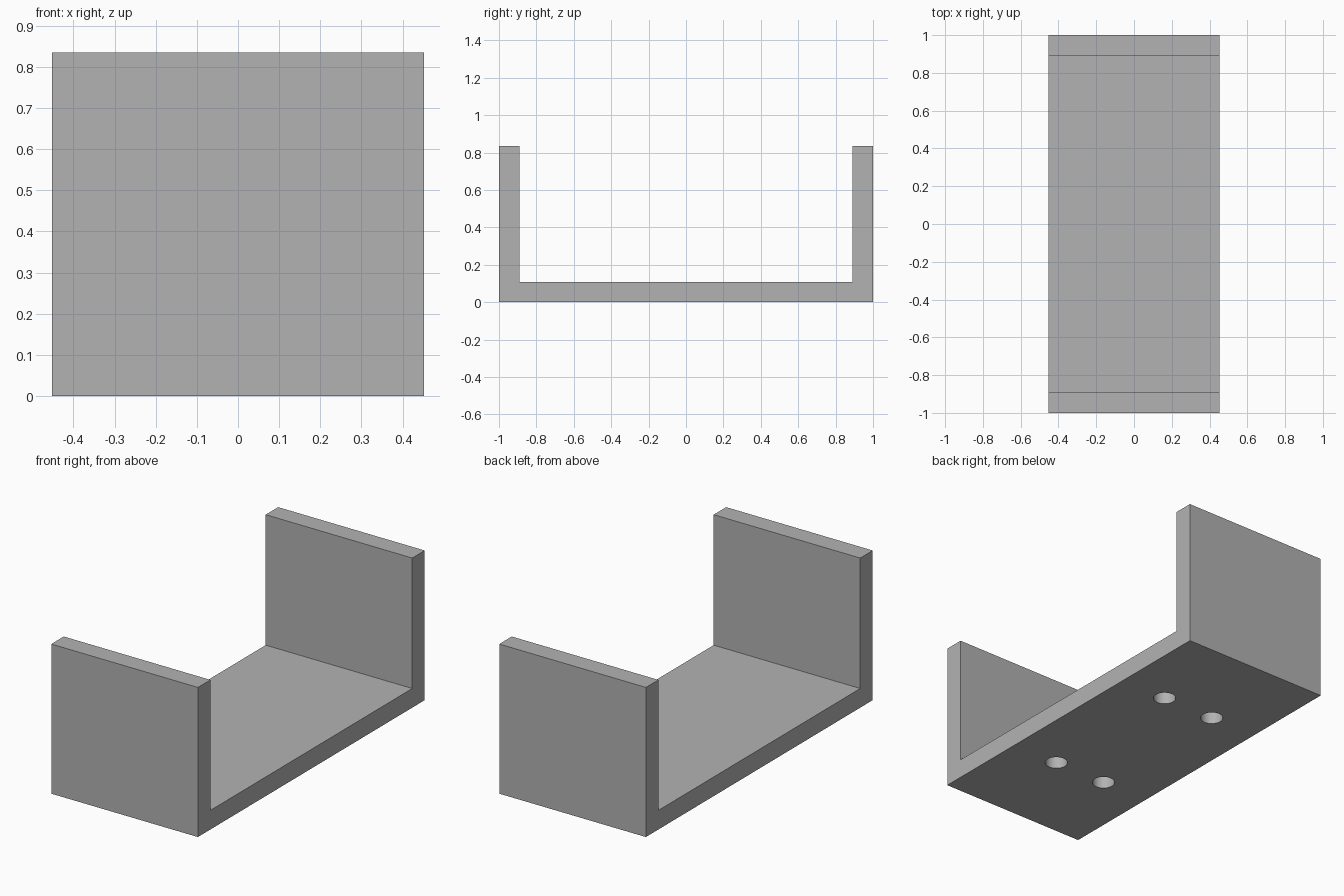
import bpy
import bmesh
import math

cube = bpy.data.objects.get("Cube")
if cube:
    bpy.data.objects.remove(cube, do_unlink=True)

WIDTH, HEIGHT, HALF_LEN = 0.905, 0.835, 1.0
WALL, BASE = 0.11, 0.107
HOLE_X, HOLE_Y, HOLE_R, HOLE_DEPTH = 0.163, 0.446, 0.059, 0.085

grey = bpy.data.materials.new("plain_grey")
grey.use_nodes = True
grey.diffuse_color = (0.448, 0.448, 0.448, 1)
grey.node_tree.nodes["Principled BSDF"].inputs["Base Color"].default_value = grey.diffuse_color

# U-shaped channel: profile in the y-z plane, extruded along x
inner = HALF_LEN - WALL
half_profile = [(HALF_LEN, 0), (HALF_LEN, HEIGHT), (inner, HEIGHT), (inner, BASE)]
profile = half_profile + [(-y, z) for y, z in reversed(half_profile)]
bm = bmesh.new()
face = bm.faces.new([bm.verts.new((-WIDTH / 2, y, z)) for y, z in profile])
extruded = bmesh.ops.extrude_face_region(bm, geom=[face])
moved = [v for v in extruded["geom"] if isinstance(v, bmesh.types.BMVert)]
bmesh.ops.translate(bm, verts=moved, vec=(WIDTH, 0, 0))
bmesh.ops.recalc_face_normals(bm, faces=bm.faces)
mesh = bpy.data.meshes.new("u_channel")
bm.to_mesh(mesh)
bm.free()
mesh.materials.append(grey)
channel = bpy.data.objects.new("u_channel", mesh)
bpy.context.collection.objects.link(channel)

# Four blind screw holes in the underside
for sx in (-1, 1):
    for sy in (-1, 1):
        bpy.ops.mesh.primitive_cylinder_add(
            vertices=32, radius=HOLE_R, depth=2 * HOLE_DEPTH,
            location=(sx * HOLE_X, sy * HOLE_Y, 0))
        cutter = bpy.context.object
        cutter.name = "screw_hole_cutter"
        cutter.hide_render = True
        cutter.data.materials.append(grey)
        cut = channel.modifiers.new("screw_hole", "BOOLEAN")
        cut.operation = "DIFFERENCE"
        cut.solver = "EXACT"
        cut.object = cutter
        bpy.ops.object.select_all(action="DESELECT")
        channel.select_set(True)
        bpy.context.view_layer.objects.active = channel
        bpy.ops.object.modifier_apply(modifier=cut.name)
        bpy.data.objects.remove(cutter, do_unlink=True)

# Smooth hole walls, sharp edges elsewhere
bpy.ops.object.shade_smooth_by_angle(angle=math.radians(30))
